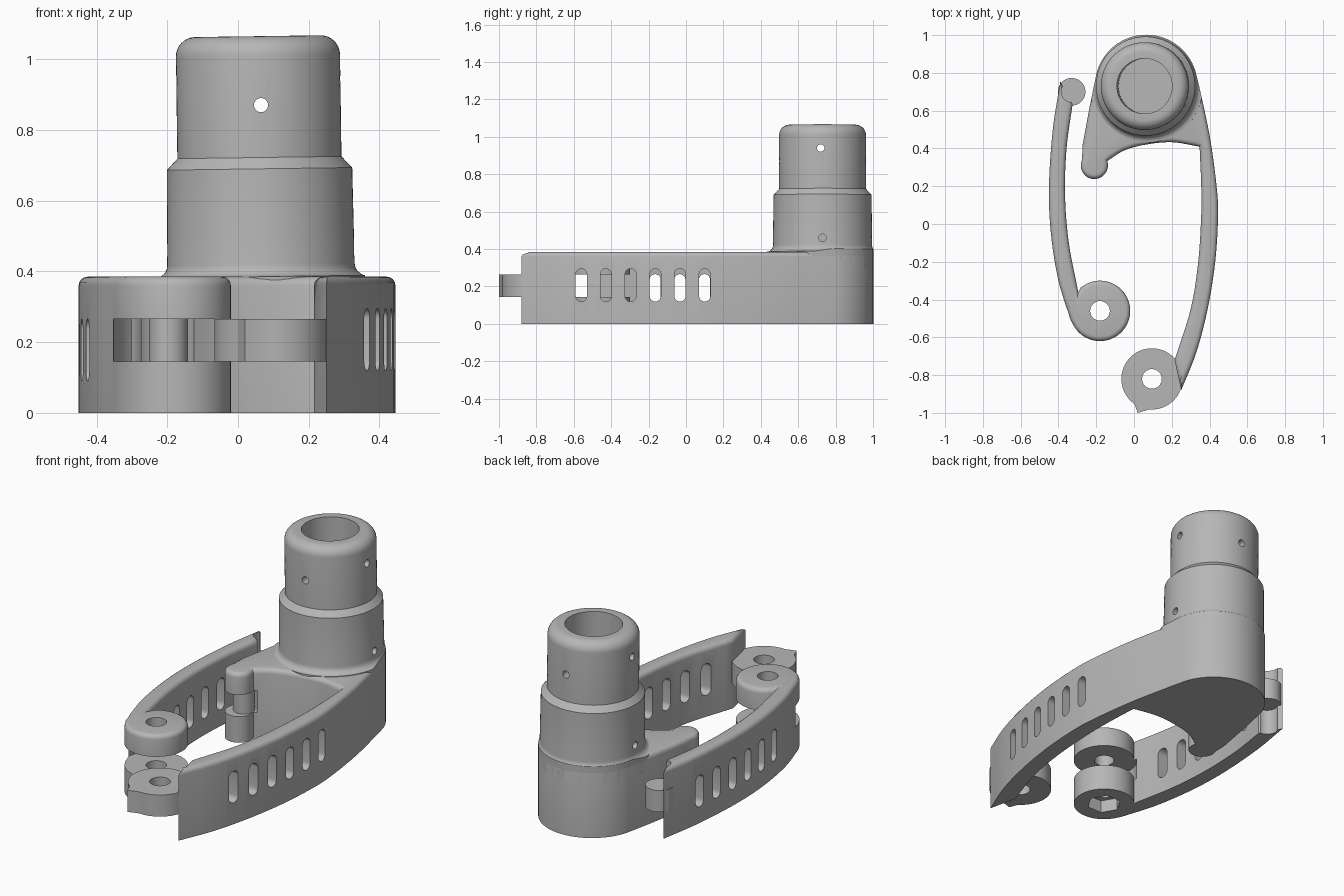
import bpy, bmesh, math
from mathutils import Vector, Matrix

if "Cube" in bpy.data.objects:
    bpy.data.objects.remove(bpy.data.objects["Cube"], do_unlink=True)

grey = bpy.data.materials.new("plain grey")
grey.use_nodes = True
COLOUR = (0.47, 0.47, 0.47, 1)
grey.diffuse_color = COLOUR
grey.node_tree.nodes["Principled BSDF"].inputs["Base Color"].default_value = COLOUR

H, LOW, HIGH = 0.385, 0.145, 0.265      # body height and hinge gap
TUBE = (0.065, 0.73)
HOOK = (-0.21, 0.31)
FORK = (-0.18, -0.46)
TANG = (0.095, -0.82)
PIN = (-0.33, 0.70)


def make(name, bm):
    bmesh.ops.recalc_face_normals(bm, faces=bm.faces)
    me = bpy.data.meshes.new(name)
    bm.to_mesh(me)
    bm.free()
    me.materials.append(grey)
    ob = bpy.data.objects.new(name, me)
    bpy.context.collection.objects.link(ob)
    return ob


def spline(pts, n=6):
    """Smooth curve through the points."""
    p = [Vector(q) for q in pts]
    p = [2 * p[0] - p[1]] + p + [2 * p[-1] - p[-2]]
    out = []
    for i in range(1, len(p) - 2):
        a, b, c, d = p[i - 1:i + 3]
        for k in range(n):
            t = k / n
            out.append(0.5 * (2 * b + (c - a) * t + (2 * a - 5 * b + 4 * c - d) * t * t
                              + (3 * b - a - 3 * c + d) * t ** 3))
    return out + [p[-2]]


def arc(c, r, a0, a1, n=24):
    angles = [math.radians(a0 + (a1 - a0) * i / n) for i in range(n + 1)]
    return [Vector((c[0] + r * math.cos(a), c[1] + r * math.sin(a))) for a in angles]


def prism(name, outline, z0, z1, round_top=0):
    bm = bmesh.new()
    base = bm.faces.new([bm.verts.new((p[0], p[1], z0)) for p in outline])
    res = bmesh.ops.extrude_face_region(bm, geom=[base])["geom"]
    bmesh.ops.translate(bm, vec=(0, 0, z1 - z0),
                        verts=[v for v in res if isinstance(v, bmesh.types.BMVert)])
    if round_top:
        rim = [e for e in bm.edges if all(v.co.z > z1 - 1e-4 for v in e.verts)]
        bmesh.ops.bevel(bm, geom=rim, offset=round_top, segments=4, profile=0.5,
                        affect='EDGES', clamp_overlap=False)
    return make(name, bm)


def disc(name, c, r, z0, z1, n=48):
    return prism(name, arc(c, r, 0, 360 * (n - 1) / n, n - 1), z0, z1)


def rod(name, centre, r, length, axis):
    """Sideways round cutter."""
    bm = bmesh.new()
    bmesh.ops.create_cone(bm, cap_ends=True, segments=24, radius1=r, radius2=r, depth=length)
    ob = make(name, bm)
    ob.data.transform(Matrix.Translation(centre) @ Matrix.Rotation(math.pi / 2, 4, axis))
    return ob


def slot(x, y, z):
    """Upright slot cutter passing through an arm."""
    half = 0.03
    ring = arc((0, 0.058), half, 0, 180, 10) + arc((0, -0.058), half, 180, 360, 10)
    ob = prism("slot_cutter", ring, -0.2, 0.2)
    turn = Matrix(((0, 0, 1), (1, 0, 0), (0, 1, 0))).to_4x4()
    ob.data.transform(Matrix.Translation((x, y, z)) @ turn)
    return ob


def combine(ob, others, op='DIFFERENCE'):
    for o in others:
        mod = ob.modifiers.new(op.lower(), 'BOOLEAN')
        mod.operation, mod.object, mod.solver = op, o, 'EXACT'
        bpy.context.view_layer.objects.active = ob
        bpy.ops.object.modifier_apply(modifier=mod.name)
        bpy.data.objects.remove(o, do_unlink=True)
    return ob


# Main body: head, hook wing and the long curved arm
outer = spline([(0.25, -0.88), (0.33, -0.68), (0.39, -0.45), (0.43, -0.2), (0.445, 0.05),
                (0.435, 0.22), (0.40, 0.47), (0.345, 0.73)])
wing = spline([(-0.14, 0.335), (-0.05, 0.39), (0.06, 0.42), (0.2, 0.433), (0.345, 0.41)])
inner = spline([(0.348, 0.39), (0.356, 0.2), (0.356, 0.05), (0.34, -0.2), (0.30, -0.45),
                (0.215, -0.72)])
outline = (outer + arc(TUBE, 0.272, 12, 166, 40) + [Vector((-0.235, 0.62)), Vector((-0.272, 0.42))]
           + arc(HOOK, 0.072, 155, 365, 20) + wing + inner)
body = prism("main_body", outline, 0, H, 0.025)
cuts = [slot(0.38, -0.56 + 0.132 * i, 0.207) for i in range(6)]
cuts.append(disc("hook_gap", HOOK, 0.092, LOW, HIGH))
combine(body, cuts)
hook_neck = disc("hook_neck", (-0.197, 0.335), 0.055, LOW - 0.01, HIGH + 0.01)

# Tang: middle hinge plate with a small corner, joined to the arm
tang_shape = arc(TANG, 0.162, -95, 35) + [Vector((0.225, -0.72))] + arc(TANG, 0.162, 45, 235)
tang_shape.append(Vector((0.02, -1.0)))
tang = prism("hinge_tang", tang_shape, LOW, HIGH)
combine(tang, [disc("tang_hole", TANG, 0.052, 0, H)])
tang_web = prism("tang_web", [(0.18, -0.92), (0.24, -0.868), (0.25, -0.8), (0.22, -0.71),
                              (0.17, -0.74)], LOW, HIGH)

# Swinging arm with the forked hinge eye
swing_outer = spline([(-0.39, 0.755), (-0.43, 0.5), (-0.45, 0.2), (-0.44, -0.05),
                      (-0.40, -0.3), (-0.335, -0.51)])
swing_inner = spline([(-0.295, -0.36), (-0.345, -0.1), (-0.365, 0.15), (-0.357, 0.4),
                      (-0.325, 0.635)])
swing = prism("swing_arm", swing_outer + arc(FORK, 0.16, 205, 490, 40) + swing_inner,
              0, H, 0.025)
cuts = [slot(-0.4, -0.165 + 0.132 * i, 0.178) for i in range(6)]
cuts += [disc("fork_gap", FORK, 0.172, LOW, HIGH),
         disc("fork_hole", FORK, 0.052, -0.1, 0.5),
         disc("nut_pocket", FORK, 0.09, -0.1, 0.07, 6),
         disc("pin_clearance", PIN, 0.055, -0.1, LOW),
         disc("pin_clearance", PIN, 0.055, HIGH, 0.5)]
combine(swing, cuts)
latch_pin = disc("latch_pin", PIN, 0.073, LOW, HIGH)

# Stepped tube with a flared foot, rounded lip and blind bore
profile = [(0, 0.3), (0.3, 0.3), (0.3, H)]
profile += [(p.x, p.y) for p in arc((0.3, H + 0.035), 0.035, 270, 180, 6)][1:]
profile += [(0.262, 0.69), (0.232, 0.722)]
profile += [(p.x, p.y) for p in arc((0.177, 1.01), 0.055, 0, 90, 8)]
profile += [(0.146, 1.065), (0.146, 0.42), (0, 0.42)]
bm = bmesh.new()
vs = [bm.verts.new((r, 0, z)) for r, z in profile]
es = [bm.edges.new(pair) for pair in zip(vs, vs[1:])]
bmesh.ops.spin(bm, geom=vs + es, cent=(0, 0, 0), axis=(0, 0, 1), angle=2 * math.pi,
               steps=72, use_merge=True)
bmesh.ops.remove_doubles(bm, verts=bm.verts, dist=1e-4)
tube = make("stepped_tube", bm)
tilt = Matrix.Translation((0, 0, 0.4)) @ Matrix.Rotation(math.radians(-0.8), 4, 'Y')
tube.data.transform(Matrix.Translation((*TUBE, 0)) @ tilt @ Matrix.Translation((0, 0, -0.4)))
combine(tube, [prism("foot_trim", outline, 0.2, 1.3)], 'INTERSECT')
x, y = TUBE
cuts = [rod("pin_hole", (x, y, 0.87), 0.02, 0.8, 'X'),
        rod("pin_hole", (x, y - 0.01, 0.94), 0.02, 0.8, 'Y')]
cuts += [rod("pin_hole", (x + s * 0.25, y, 0.46), 0.02, 0.16, 'Y') for s in (-1, 1)]
combine(tube, cuts)

# Smooth curved walls, keep edges crisp
for ob in (body, hook_neck, tang, tang_web, swing, latch_pin, tube):
    bpy.ops.object.select_all(action='DESELECT')
    ob.select_set(True)
    bpy.context.view_layer.objects.active = ob
    bpy.ops.object.shade_smooth_by_angle(angle=math.radians(30))
